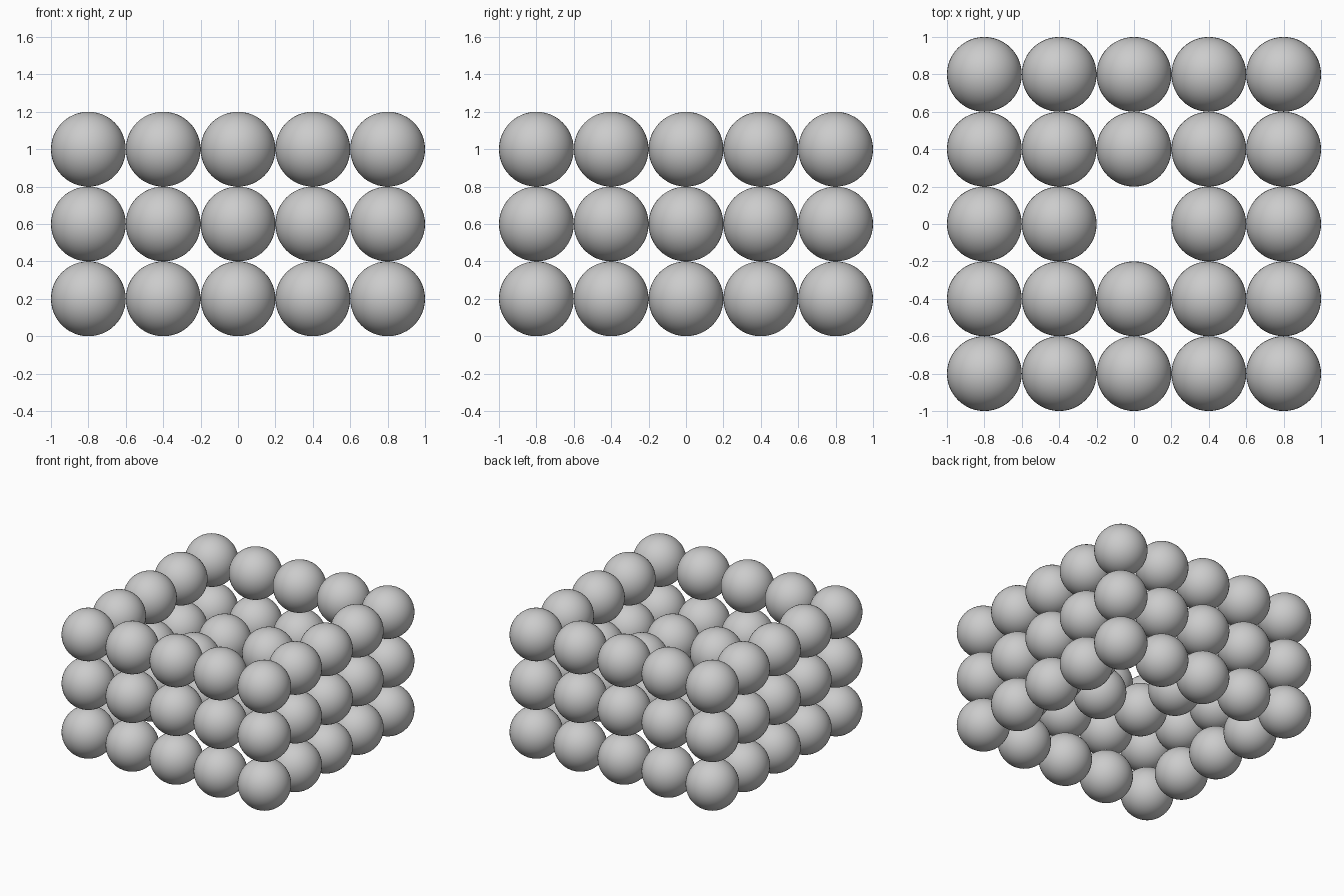
import bpy
import bmesh
from mathutils import Matrix

if "Cube" in bpy.data.objects:
    bpy.data.objects.remove(bpy.data.objects["Cube"])

RADIUS = 0.2
STEP = 2 * RADIUS

# One smooth ball mesh shared by every ball
mesh = bpy.data.meshes.new("ball")
bm = bmesh.new()
bmesh.ops.create_uvsphere(bm, u_segments=48, v_segments=24, radius=RADIUS,
                          matrix=Matrix.Identity(4))
for face in bm.faces:
    face.smooth = True
bm.to_mesh(mesh)
bm.free()


def add_ball(name, i, j, layer):
    ball = bpy.data.objects.new(name, mesh)
    ball.location = (i * STEP, j * STEP, RADIUS + layer * STEP)
    bpy.context.collection.objects.link(ball)


# Outer square ring on all three layers, inner ring on the middle layer only
for layer, level in enumerate(("bottom", "middle", "top")):
    for i in range(-2, 3):
        for j in range(-2, 3):
            ring = max(abs(i), abs(j))
            if ring == 2:
                add_ball(f"{level}_outer_ball", i, j, layer)
            elif ring == 1 and level == "middle":
                add_ball("middle_inner_ball", i, j, layer)
